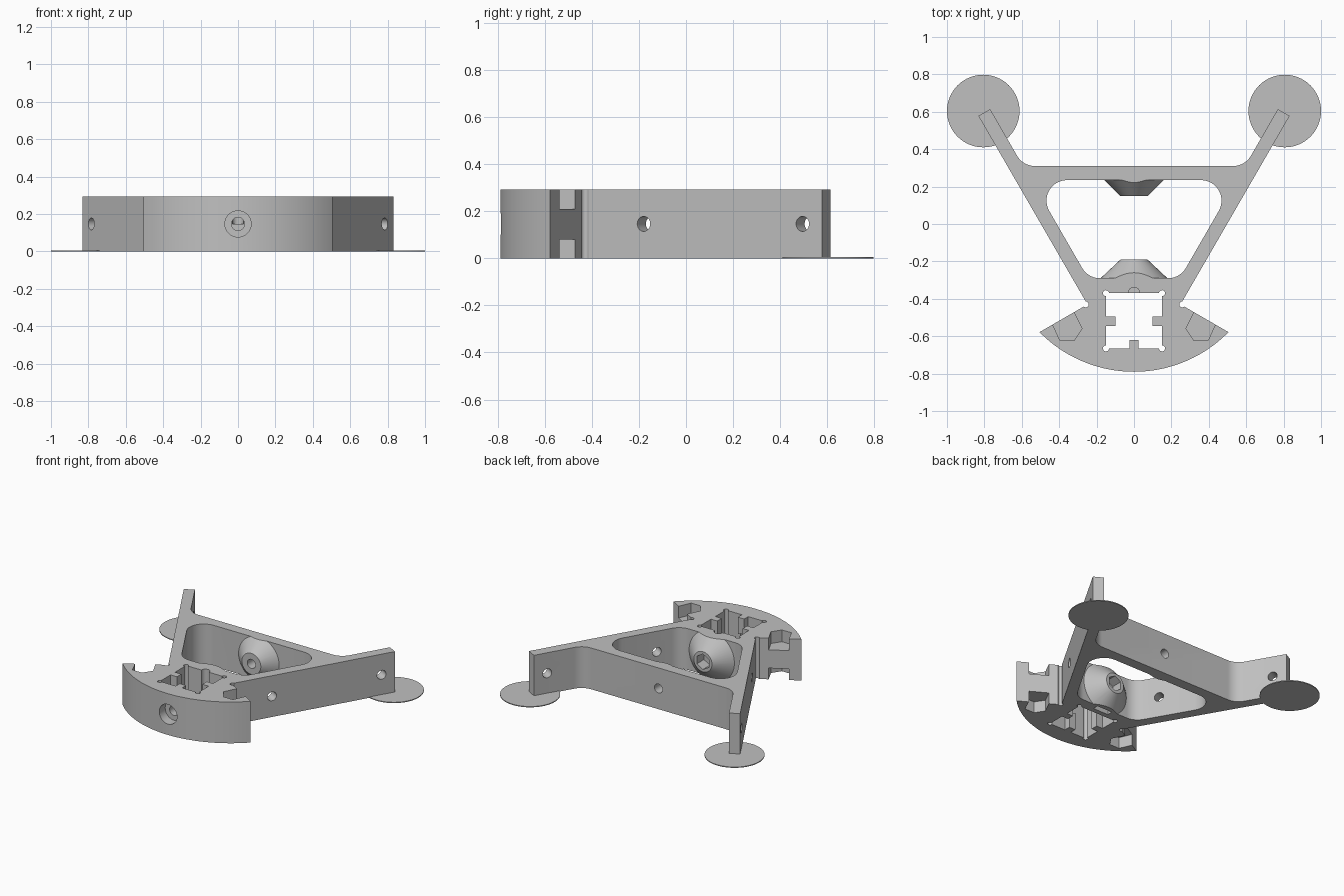
import bpy, bmesh, math
from mathutils import Vector, Matrix

if "Cube" in bpy.data.objects:
    bpy.data.objects.remove(bpy.data.objects["Cube"])

H = 0.294           # body height
MID = H / 2
S3 = math.sqrt(3)

grey = bpy.data.materials.new("plain grey")
grey.use_nodes = True
grey.diffuse_color = (0.53, 0.53, 0.53, 1)
grey.node_tree.nodes["Principled BSDF"].inputs["Base Color"].default_value = (0.53, 0.53, 0.53, 1)


def make(name, bm):
    bmesh.ops.recalc_face_normals(bm, faces=bm.faces)
    mesh = bpy.data.meshes.new(name)
    bm.to_mesh(mesh)
    bm.free()
    mesh.materials.append(grey)
    obj = bpy.data.objects.new(name, mesh)
    bpy.context.collection.objects.link(obj)
    return obj


def prism(name, pts, z0, z1):
    bm = bmesh.new()
    face = bm.faces.new([bm.verts.new((x, y, z0)) for x, y in pts])
    ext = bmesh.ops.extrude_face_region(bm, geom=[face])["geom"]
    bmesh.ops.translate(bm, vec=(0, 0, z1 - z0), verts=[v for v in ext if isinstance(v, bmesh.types.BMVert)])
    return make(name, bm)


def box(name, x0, x1, y0, y1, z0, z1):
    return prism(name, [(x0, y0), (x1, y0), (x1, y1), (x0, y1)], z0, z1)


def rod(name, a, b, r1, r2=None, sides=32):
    a, b = Vector(a), Vector(b)
    d = b - a
    m = Matrix.Translation((a + b) / 2) @ d.to_track_quat('Z', 'Y').to_matrix().to_4x4()
    bm = bmesh.new()
    bmesh.ops.create_cone(bm, cap_ends=True, segments=sides, radius1=r1,
                          radius2=r1 if r2 is None else r2, depth=d.length, matrix=m)
    return make(name, bm)


def fillet(prev, corner, nxt, r, steps=10):
    """Points of a round of radius r at a corner."""
    c = Vector(corner)
    u, v = (Vector(prev) - c).normalized(), (Vector(nxt) - c).normalized()
    half = u.angle(v) / 2
    centre = c + (u + v).normalized() * (r / math.sin(half))
    p, q = c + u * (r / math.tan(half)) - centre, c + v * (r / math.tan(half)) - centre
    sweep = p.angle_signed(q)
    return [tuple(centre + Matrix.Rotation(-sweep * i / steps, 2) @ p) for i in range(steps + 1)]


def combine(target, tool, op='DIFFERENCE'):
    tool.hide_render = True
    mod = target.modifiers.new("cut", 'BOOLEAN')
    mod.operation, mod.solver, mod.object = op, 'EXACT', tool
    bpy.context.view_layer.objects.active = target
    bpy.ops.object.modifier_apply(modifier=mod.name)
    bpy.data.objects.remove(tool)


def mirror(pts):
    return [(-x, y) for x, y in reversed(pts)]


# Body outline: curved front, side walls running on into two arms
tip, arm_out, arm_in = (0.505, -0.578), (0.832, 0.578), (0.769, 0.614)
elbow = (arm_in[0] - (arm_in[1] - 0.31) / S3, 0.31)
half = [tip, (0.249, -0.43), arm_out, arm_in] + fillet(arm_in, elbow, (0, 0.31), 0.11)
radius, cy = 0.7075, -0.0825
spread = math.asin(tip[0] / radius)
arc = [(radius * math.sin(a), cy - radius * math.cos(a))
       for a in [spread * (i / 24 - 1) for i in range(1, 48)]]
body = prism("bracket_body", arc + half + mirror(half), -0.1, H + 0.1)

# Rounded triangular opening
top, low = (0.413 + 0.235 / S3, 0.235), (0.413 - 0.29 / S3, -0.29)
side = fillet((0, low[1]), low, top, 0.11) + fillet(low, top, (0, top[1]), 0.11)
combine(body, prism("opening", side + mirror(side), -0.2, 0.5))

# Conical screw bosses facing each other, trimmed to the body height
combine(body, rod("front_boss", (0, -0.31, MID), (0, -0.19, MID), 0.2, 0.072, 48), 'UNION')
combine(body, rod("back_boss", (0, 0.255, MID), (0, 0.15, MID), 0.18, 0.075, 48), 'UNION')
combine(body, box("slab", -2, 2, -2, 2, 0, H), 'INTERSECT')

# Rail socket with three guide tabs
socket = [(0.025, -0.665), (0.15, -0.665), (0.15, -0.545), (0.1, -0.545),
          (0.1, -0.495), (0.15, -0.495), (0.15, -0.37)]
combine(body, prism("socket", [(0.025, -0.62)] + socket + mirror(socket) + [(-0.025, -0.62)], -0.2, 0.5))

for s in (-1, 1):
    # Relief rounds in the socket corners and behind the curved front
    for x, y in ((0.15, -0.37), (0.15, -0.665), (0.258, -0.43)):
        combine(body, rod("relief", (s * x, y, -0.2), (s * x, y, 0.5), 0.016, sides=20))
    # Nut pockets above and below, open through the slanted face
    pocket = [(0.32, -0.475), (0.278, -0.559), (0.32, -0.623), (0.396, -0.623),
              (0.435, -0.537), (0.455, -0.44), (0.36, -0.38)]
    pocket = [(s * x, y) for x, y in pocket]
    combine(body, prism("pocket", pocket, 0.21, 0.5))
    combine(body, prism("pocket", pocket, -0.2, 0.08))
    # Screw holes square to the side walls
    for x, y in ((0.394, -0.18), (0.784, 0.496)):
        n = Vector((s * S3 / 2, -0.5, 0)) * 0.12
        p = Vector((s * x, y, MID))
        combine(body, rod("side_hole", p - n, p + n, 0.032, sides=24))

# Centre line screw holes: front counterbore, boss hexagon, back hole
combine(body, rod("counterbore", (0, -0.9, MID), (0, -0.72, MID), 0.07))
combine(body, rod("front_hole", (0, -0.8, MID), (0, -0.5, MID), 0.035, sides=24))
combine(body, rod("hexagon", (0, -0.27, MID), (0, -0.1, MID), 0.055, sides=6))
combine(body, rod("back_hole", (0, 0.1, MID), (0, 0.4, MID), 0.032, sides=24))
# Small upright groove and nut slot in the wall behind the socket
combine(body, rod("groove", (0, -0.368, MID), (0, -0.368, 0.5), 0.03, sides=24))
combine(body, box("nut_slot", -0.06, 0.06, -0.335, -0.295, -0.1, 0.2))

# Thin round feet under the arm ends
feet = [rod(n, (s * 0.806, 0.604, 0), (s * 0.806, 0.604, 0.006), 0.194, sides=64)
        for n, s in (("left_foot_disc", 1), ("right_foot_disc", -1))]

for obj in [body] + feet:
    bpy.ops.object.select_all(action='DESELECT')
    obj.select_set(True)
    bpy.context.view_layer.objects.active = obj
    bpy.ops.object.shade_smooth_by_angle(angle=math.radians(25))
